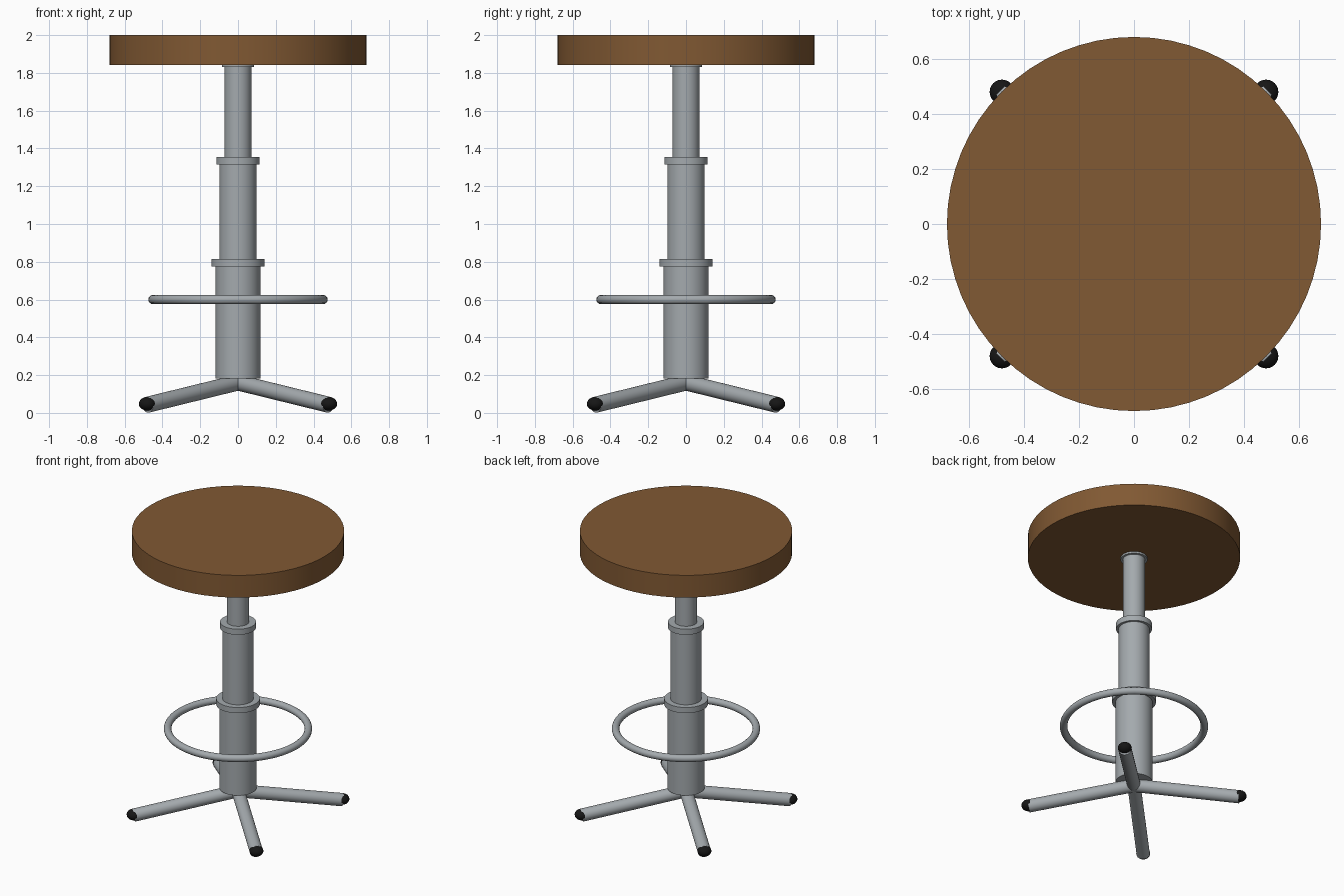
import bpy
import math
from mathutils import Vector

default = bpy.data.objects.get("Cube")
if default:
    bpy.data.objects.remove(default, do_unlink=True)


def material(name, rgb):
    m = bpy.data.materials.new(name)
    m.use_nodes = True
    m.diffuse_color = (*rgb, 1)
    m.node_tree.nodes["Principled BSDF"].inputs["Base Color"].default_value = (*rgb, 1)
    return m


wood = material("brown_wood", (0.22, 0.10, 0.033))
steel = material("grey_steel", (0.37, 0.40, 0.42))
rubber = material("black_rubber", (0.008, 0.008, 0.008))


def finish(name, mat):
    ob = bpy.context.object
    ob.name = name
    ob.data.materials.append(mat)
    bpy.ops.object.shade_smooth_by_angle(angle=math.radians(35))
    return ob


def disc(name, radius, bottom, top, mat, sides=48):
    bpy.ops.mesh.primitive_cylinder_add(
        vertices=sides, radius=radius, depth=top - bottom,
        location=(0, 0, (bottom + top) / 2))
    return finish(name, mat)


def rod(name, start, end, radius, mat):
    axis = end - start
    bpy.ops.mesh.primitive_cylinder_add(
        vertices=32, radius=radius, depth=axis.length,
        location=(start + end) / 2,
        rotation=axis.to_track_quat("Z", "Y").to_euler())
    return finish(name, mat)


# Seat and its mounting flange
disc("seat", 0.68, 1.843, 2.0, wood, 64)
disc("seat_flange", 0.086, 1.83, 1.843, steel)

# Telescoping column with collars
disc("upper_tube", 0.071, 1.3, 1.835, steel)
disc("upper_collar", 0.115, 1.316, 1.356, steel)
disc("middle_tube", 0.099, 0.76, 1.33, steel)
disc("lower_collar", 0.14, 0.774, 0.814, steel)
disc("lower_tube", 0.119, 0.182, 0.79, steel)

# Foot ring
bpy.ops.mesh.primitive_torus_add(
    major_radius=0.451, minor_radius=0.024, major_segments=64,
    minor_segments=16, location=(0, 0, 0.6))
finish("foot_ring", steel)

# Four splayed legs with rubber feet
for y, depth_name in ((-0.48, "front"), (0.48, "back")):
    for x, side_name in ((0.48, "left"), (-0.48, "right")):
        label = depth_name + "_" + side_name
        rod(label + "_leg", Vector((0, 0, 0.161)), Vector((x, y, 0.043)),
            0.0425, steel)
        bpy.ops.mesh.primitive_uv_sphere_add(
            segments=24, ring_count=16, radius=0.045, location=(x, y, 0.048))
        bpy.context.object.scale.z = 0.8
        finish(label + "_foot", rubber)
